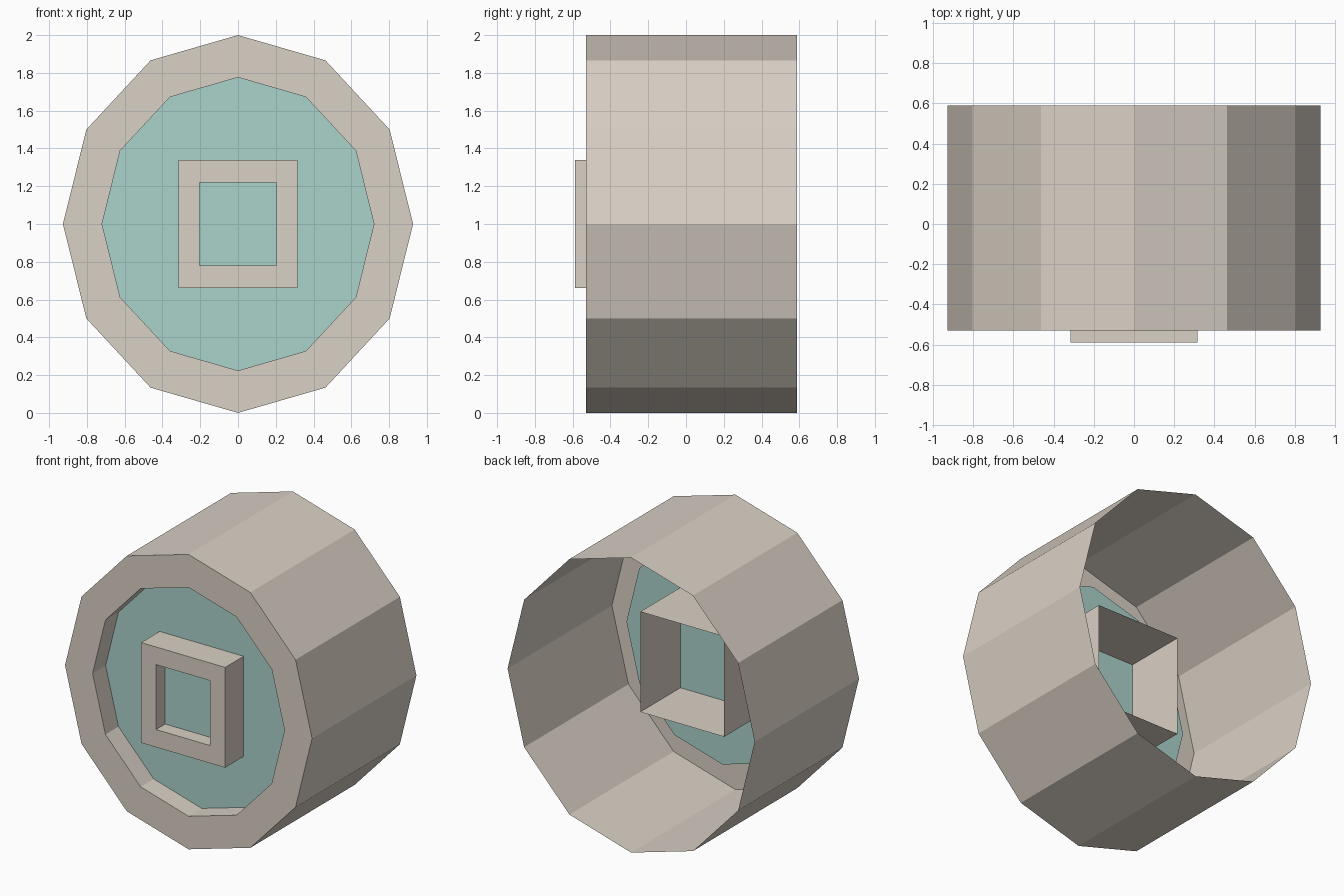
import bpy, bmesh, math

if "Cube" in bpy.data.objects:
    bpy.data.objects.remove(bpy.data.objects["Cube"])


def material(name, rgb):
    m = bpy.data.materials.new(name)
    m.diffuse_color = (*rgb, 1.0)
    m.use_nodes = True
    m.node_tree.nodes["Principled BSDF"].inputs["Base Color"].default_value = m.diffuse_color
    return m


beige = material("warm_beige", (0.70, 0.635, 0.56))
teal = material("pale_teal", (0.41, 0.645, 0.60))


def loop(bm, sides, y, rx, rz, turn=0.0):
    """Polygon around the y axis, clockwise as seen from the front."""
    return [bm.verts.new((rx * math.sin(turn + math.tau * i / sides), y,
                          1.0 + rz * math.cos(turn + math.tau * i / sides)))
            for i in range(sides)]


def finish(bm, name, mat):
    mesh = bpy.data.meshes.new(name)
    bm.to_mesh(mesh)
    bm.free()
    mesh.materials.append(mat)
    bpy.context.collection.objects.link(bpy.data.objects.new(name, mesh))


def shell(name, sides, sections, turn=0.0):
    """Open skin through a series of (y, rx, rz) sections, back to front."""
    bm = bmesh.new()
    loops = [loop(bm, sides, *s, turn) for s in sections]
    for a, b in zip(loops, loops[1:]):
        for i in range(sides):
            j = (i + 1) % sides
            bm.faces.new((a[i], b[i], b[j], a[j]))
    finish(bm, name, beige)


def pane(name, sides, y, rx, rz, turn=0.0):
    bm = bmesh.new()
    bm.faces.new(reversed(loop(bm, sides, y, rx, rz, turn)))
    finish(bm, name, teal)


R2 = math.sqrt(2)
Q = math.pi / 4

# Twelve-sided housing, open at the back, with a recessed lip in front
shell("housing", 12, [(0.588, 0.927, 1.0), (-0.53, 0.927, 1.0),
                      (-0.53, 0.72, 0.776), (-0.39, 0.72, 0.776)])
pane("large_pane", 12, -0.39, 0.72, 0.776)

# Square box through the pane, open at the back, with a framed window
shell("square_box", 4, [(0.04, 0.315 * R2, 0.34 * R2), (-0.588, 0.315 * R2, 0.34 * R2),
                        (-0.588, 0.203 * R2, 0.22 * R2), (-0.49, 0.203 * R2, 0.22 * R2)], Q)
pane("small_pane", 4, -0.49, 0.203 * R2, 0.22 * R2, Q)
